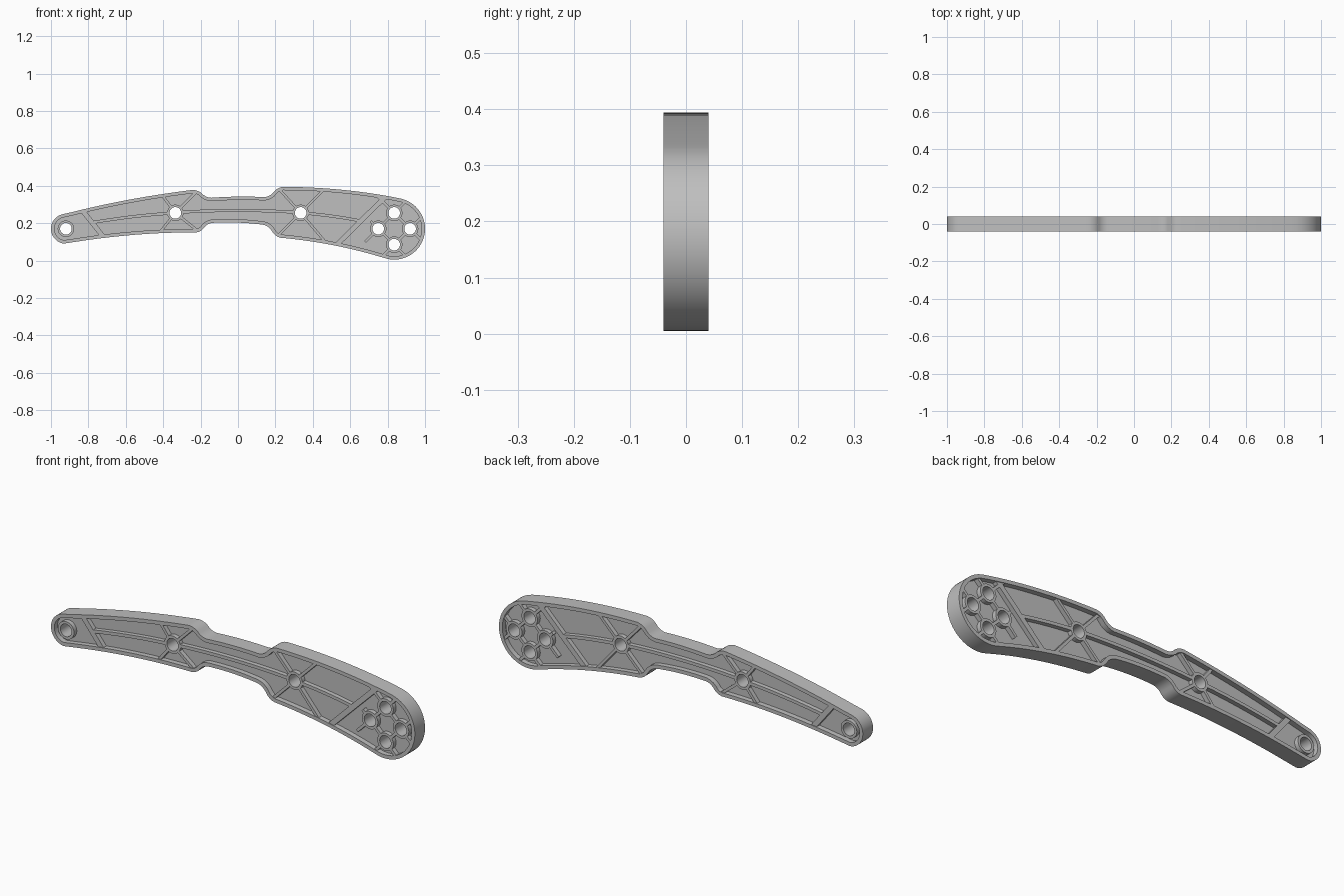
import bpy, math
from mathutils import Vector as V

if "Cube" in bpy.data.objects:
    bpy.data.objects.remove(bpy.data.objects["Cube"])

HALF = 0.04       # half thickness of the rim
RIB = 0.036       # half depth of ribs and bosses
WEB = 0.014       # half thickness of the web
RIM = 0.018       # rim wall width
HOLE, BOSS = 0.031, 0.044

grey = bpy.data.materials.new("grey plastic")
grey.diffuse_color = (0.52, 0.52, 0.52, 1)
grey.use_nodes = True
grey.node_tree.nodes["Principled BSDF"].inputs["Base Color"].default_value = grey.diffuse_color


def plate(name, loops, half):
    """Filled flat shape in the XZ plane; inner loops become holes."""
    cu = bpy.data.curves.new(name, 'CURVE')
    cu.dimensions, cu.fill_mode, cu.extrude = '2D', 'BOTH', half
    for pts in loops:
        s = cu.splines.new('POLY')
        s.points.add(len(pts) - 1)
        for p, co in zip(s.points, pts):
            p.co = (co[0], co[1], 0, 1)
        s.use_cyclic_u = True
    cu.materials.append(grey)
    ob = bpy.data.objects.new(name, cu)
    bpy.context.collection.objects.link(ob)
    ob.rotation_euler.x = math.pi / 2
    bpy.ops.object.select_all(action='DESELECT')
    ob.select_set(True)
    bpy.context.view_layer.objects.active = ob
    bpy.ops.object.convert(target='MESH')
    bpy.ops.object.transform_apply(location=False, rotation=True, scale=False)
    bpy.ops.object.shade_smooth_by_angle(angle=math.radians(30))
    return ob


def arc(c, r, a0, a1, n):
    return [V((c[0] + r * math.cos(math.radians(a0 + (a1 - a0) * i / n)),
               c[1] + r * math.sin(math.radians(a0 + (a1 - a0) * i / n)))) for i in range(n + 1)]


def circle(c, r):
    return arc(c, r, 0, 350, 35)


def bow(a, m, b, n=16):
    """Shallow curve through three points."""
    a, m, b = V(a), V(m), V(b)
    return [a * (2 * t - 1) * (t - 1) + m * 4 * t * (1 - t) + b * t * (2 * t - 1)
            for t in (i / n for i in range(n + 1))]


def round_corners(pts, d):
    out = []
    for i, p in enumerate(pts):
        u, w = pts[i - 1] - p, pts[(i + 1) % len(pts)] - p
        if (-u).angle(w) > math.radians(14):
            k = min(d, u.length * 0.4, w.length * 0.4)
            out += [p + u.normalized() * k, p + w.normalized() * k]
        else:
            out.append(p)
    return out


def inset(pts, d):
    """Offset a clockwise loop inward."""
    out = []
    for i, p in enumerate(pts):
        e = (p - pts[i - 1]).normalized()
        f = (pts[(i + 1) % len(pts)] - p).normalized()
        n, m = V((e.y, -e.x)), V((f.y, -f.x))
        out.append(p + (n + m) * d / (1 + n.dot(m)))
    return out


# Outline, clockwise from the small end
left, right = V((-0.92, 0.17)), V((0.835, 0.17))
outline = arc(left, 0.08, 262, 105, 20)
outline += bow((-0.935, 0.247), (-0.585, 0.325), (-0.215, 0.381))[1:]
outline += bow((-0.168, 0.334), (0, 0.342), (0.165, 0.338), 8)
outline += bow((0.215, 0.394), (0.55, 0.379), (0.873, 0.331))
outline += arc(right, 0.165, 75, -102, 32)
outline += bow((0.80, 0.008), (0.51, 0.082), (0.205, 0.124))[1:]
outline += bow((0.16, 0.188), (0, 0.203), (-0.165, 0.2), 8)
outline += bow((-0.2, 0.15), (-0.55, 0.138), (-0.92, 0.092))[:-1]
outline = round_corners(round_corners(outline, 0.02), 0.008)

bolts = [right + V(o) for o in ((0, 0.085), (0.085, 0), (0, -0.085), (-0.085, 0))]
pivots = [V((-0.335, 0.255)), V((0.335, 0.255))]
bosses = [left] + pivots + bolts

# Web with through holes, perimeter rim and bosses
plate("web", [outline] + [circle(b, HOLE) for b in bosses], WEB)
plate("rim", [outline, inset(outline, RIM)], HALF)
for b in bosses:
    plate("boss", [circle(b, BOSS), circle(b, HOLE)], RIB)


def rib(a, b, width=0.014):
    a, b = V(a), V(b)
    d = (b - a).normalized()
    n = V((-d.y, d.x)) * width / 2
    plate("rib", [[a + n, b + n, b - n, a - n]], RIB)


def to_rim(p, d):
    """Point inside the rim wall reached from p along d."""
    d, best = V(d).normalized(), 9
    for i, a in enumerate(outline):
        e = a - outline[i - 1]
        det = d.x * e.y - d.y * e.x
        if abs(det) > 1e-9:
            q = outline[i - 1] - p
            t = (q.x * e.y - q.y * e.x) / det
            s = (q.x * d.y - q.y * d.x) / det
            if t > 0 and 0 <= s <= 1:
                best = min(best, t)
    return p + d * (best - RIM * 0.6)


def spoke(b, d):
    rib(b + V(d).normalized() * (BOSS - 0.005), to_rim(b, d))


# Crossing ribs at the two pivots
for d in ((1, 1), (-0.75, 1), (1, -0.8), (-0.8, -1)):
    spoke(pivots[0], d)
for d in ((-1, 1.1), (1, 1), (-1, -1), (0.85, -1)):
    spoke(pivots[1], d)

# Diamond of ribs around the bolt holes, continued to the edge
for i, b in enumerate(bolts):
    c = bolts[(i + 1) % 4]
    d = (c - b).normalized() * (BOSS - 0.005)
    rib(b + d, c - d)
for b, sx, sz in ((bolts[0], -1, 1), (bolts[0], 1, 1), (bolts[1], 1, 1),
                  (bolts[1], 1, -1), (bolts[2], 1, -1), (bolts[2], -1, -1)):
    spoke(b, (sx, sz))
for sz in (1, -1):
    d = V((-1, sz)).normalized()
    rib(bolts[3] + d * (BOSS - 0.005), bolts[3] + d * (0.058 if sz > 0 else 0.10))

# Wide diagonal ribs closing off both ends
for p, d in ((V((-0.77, 0.19)), V((-0.62, 0.78))), (V((0.65, 0.205)), V((0.71, 0.70)))):
    rib(to_rim(p, d), to_rim(p, -d), 0.026)

# Long curved spine in three lengths
for a, m, b in (((-0.77, 0.205), (-0.56, 0.235), (-0.374, 0.252)),
                ((-0.296, 0.259), (0, 0.268), (0.296, 0.259)),
                ((0.374, 0.252), (0.52, 0.235), (0.655, 0.212))):
    path = bow(a, m, b, 10)
    n = V((0, 0.008))
    plate("spine", [[p + n for p in path] + [p - n for p in reversed(path)]], RIB)
